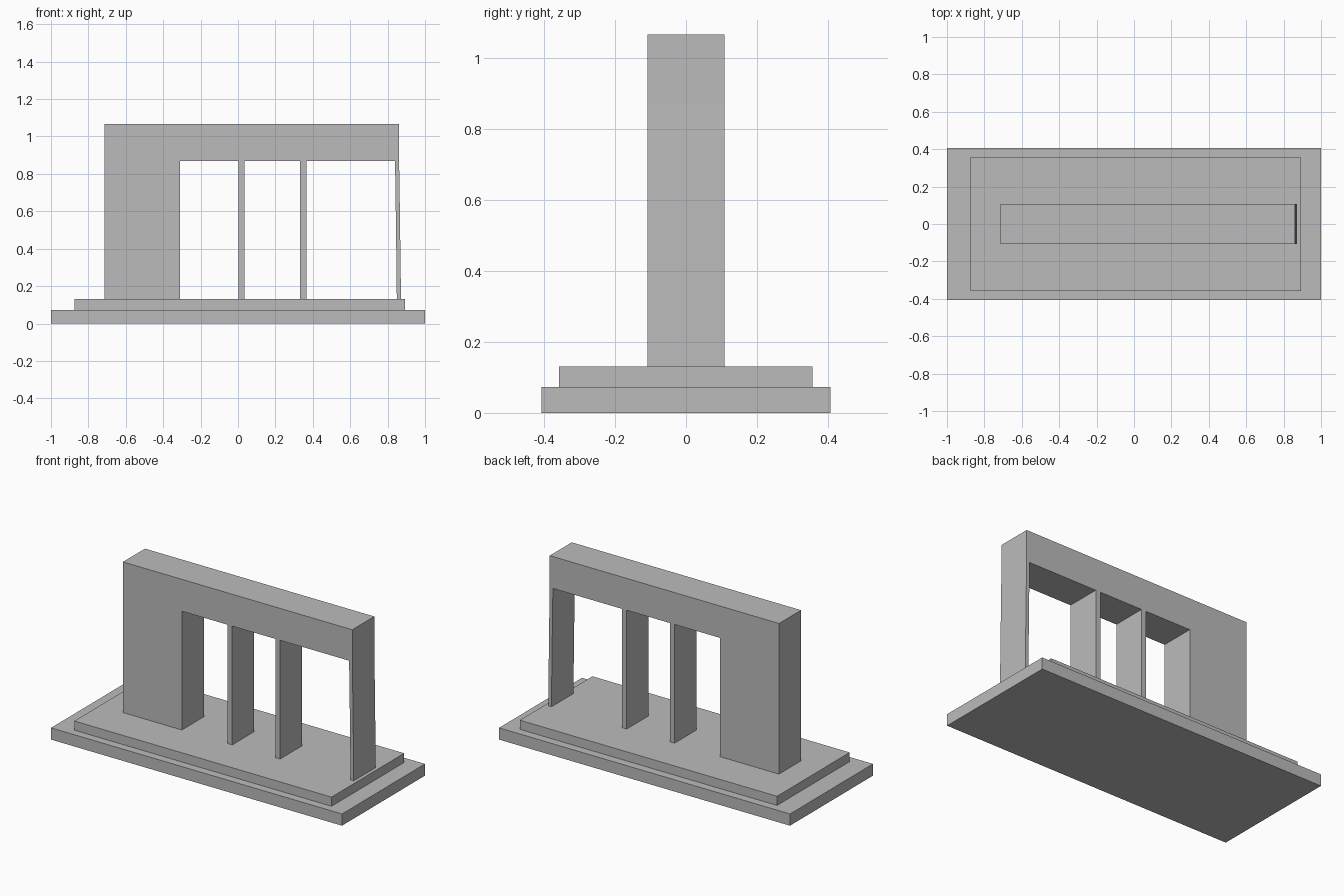
import bpy
import bmesh

cube = bpy.data.objects.get("Cube")
if cube:
    bpy.data.objects.remove(cube, do_unlink=True)

stone = bpy.data.materials.new("grey_stone")
stone.use_nodes = True
GREY = (0.5, 0.5, 0.5, 1)
stone.diffuse_color = GREY
stone.node_tree.nodes["Principled BSDF"].inputs["Base Color"].default_value = GREY


def extrude_profile(name, profile, y0, y1):
    """Extrude a front-facing (x, z) outline from y0 to y1."""
    bm = bmesh.new()
    face = bm.faces.new([bm.verts.new((x, y0, z)) for x, z in profile])
    result = bmesh.ops.extrude_face_region(bm, geom=[face])
    verts = [v for v in result["geom"] if isinstance(v, bmesh.types.BMVert)]
    bmesh.ops.translate(bm, verts=verts, vec=(0, y1 - y0, 0))
    bmesh.ops.recalc_face_normals(bm, faces=bm.faces)
    mesh = bpy.data.meshes.new(name)
    bm.to_mesh(mesh)
    bm.free()
    mesh.materials.append(stone)
    obj = bpy.data.objects.new(name, mesh)
    bpy.context.collection.objects.link(obj)
    return obj


def slab(name, x0, x1, y0, y1, z0, z1):
    return extrude_profile(name, [(x0, z0), (x1, z0), (x1, z1), (x0, z1)], y0, y1)


BASE_TOP, FLOOR, SOFFIT, TOP = 0.073, 0.13, 0.868, 1.066
DEPTH = 0.108
LEFT_END, OPENING, RIGHT_END = -0.715, -0.31, 0.861

# Stepped plinth
slab("plinth_base", -1, 1, -0.407, 0.407, 0, BASE_TOP)
slab("plinth_step", -0.875, 0.893, -0.357, 0.356, BASE_TOP, FLOOR)

# Solid block, beam and bent end leg share one continuous outline
THICK = 0.022
bends = [(0.871, FLOOR), (0.870, 0.26), (0.863, 0.78), (RIGHT_END, SOFFIT)]
outline = [(LEFT_END, TOP), (LEFT_END, FLOOR), (OPENING, FLOOR), (OPENING, SOFFIT)]
outline += [(x - THICK, z) for x, z in reversed(bends)]
outline += bends + [(RIGHT_END, TOP)]
extrude_profile("wall_frame", outline, -DEPTH, DEPTH)

# Thin dividing fins
for name, x in (("inner_fin", 0.003), ("outer_fin", 0.332)):
    slab(name, x, x + 0.033, -DEPTH, DEPTH, FLOOR, SOFFIT)
